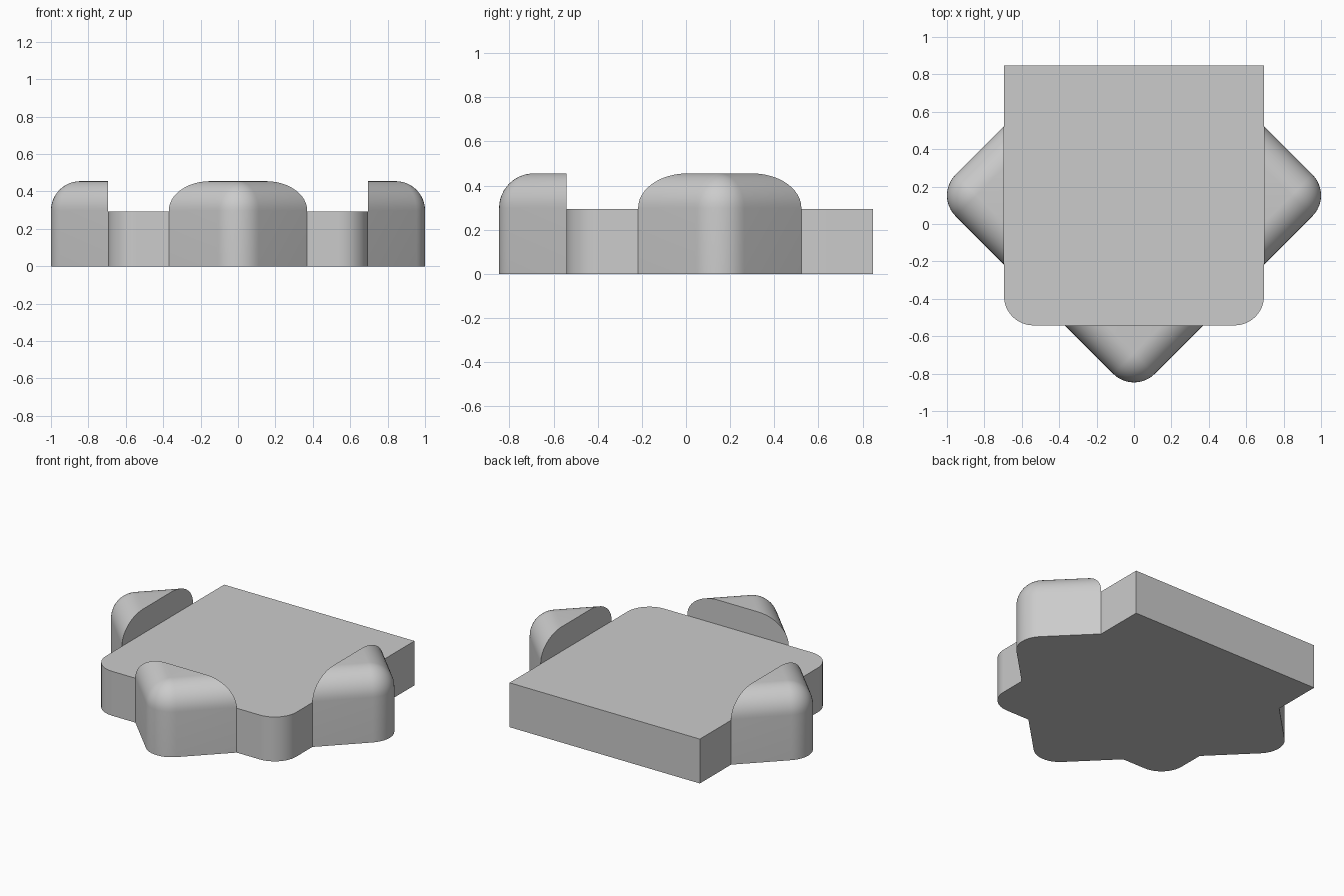
import bpy, bmesh
from math import pi, sin, cos, sqrt, radians
from mathutils import Matrix

cube = bpy.data.objects.get("Cube")
if cube:
    bpy.data.objects.remove(cube, do_unlink=True)

HALF = 0.695       # half width of the square plate
CENTRE_Y = 0.153   # plate centre
PLATE_TOP = 0.293
BUMP_TOP = 0.455
REACH = 1.065      # sharp tip distance of the diagonal square
RADIUS = 0.157     # corner and top edge rounding
STEPS = 12

grey = bpy.data.materials.new("plain grey")
grey.use_nodes = True
colour = (0.6, 0.6, 0.6, 1)
grey.diffuse_color = colour
grey.node_tree.nodes["Principled BSDF"].inputs["Base Color"].default_value = colour


def arc(cx, cy, r, start, end):
    angles = [start + (end - start) * i / STEPS for i in range(STEPS + 1)]
    return [(cx + r * cos(a), cy + r * sin(a)) for a in angles]


def loft(name, rings, matrix):
    """Skin a stack of (outline, height) rings and cap both ends."""
    bm = bmesh.new()
    loops = [[bm.verts.new((x, y, z)) for x, y in pts] for pts, z in rings]
    for low, high in zip(loops, loops[1:]):
        for i in range(len(low) - 1):
            bm.faces.new((low[i], low[i + 1], high[i + 1], high[i]))
    # back wall, bottom and top
    bm.faces.new([l[0] for l in loops] + [l[-1] for l in reversed(loops)])
    bm.faces.new(loops[0][::-1])
    bm.faces.new(loops[-1])
    bmesh.ops.remove_doubles(bm, verts=bm.verts, dist=1e-5)
    bmesh.ops.recalc_face_normals(bm, faces=bm.faces)
    bm.transform(matrix)
    mesh = bpy.data.meshes.new(name)
    bm.to_mesh(mesh)
    bm.free()
    mesh.materials.append(grey)
    obj = bpy.data.objects.new(name, mesh)
    bpy.context.collection.objects.link(obj)
    bpy.ops.object.select_all(action='DESELECT')
    obj.select_set(True)
    bpy.context.view_layer.objects.active = obj
    bpy.ops.object.shade_smooth_by_angle(angle=radians(35))


def bump_ring(inset):
    """Rounded triangular outline pointing along +x, cut flat at the plate."""
    side = REACH - HALF - inset * sqrt(2)
    tip = arc(REACH - RADIUS * sqrt(2), 0, RADIUS - inset, -pi / 4, pi / 4)
    return [(HALF, -side)] + tip + [(HALF, side)]


place = Matrix.Translation((0, CENTRE_Y, 0))

# Plate: square at the back, rounded at the front
c = HALF - RADIUS
outline = ([(-HALF, HALF)] + arc(-c, -c, RADIUS, pi, 1.5 * pi)
           + arc(c, -c, RADIUS, 1.5 * pi, 2 * pi) + [(HALF, HALF)])
loft("plate", [(outline, 0), (outline, PLATE_TOP)], place)

# Raised corner bumps: vertical walls with a quarter-round top edge
rings = [(bump_ring(0), 0)]
for i in range(STEPS + 1):
    a = pi / 2 * i / STEPS
    rings.append((bump_ring(RADIUS * (1 - cos(a))),
                  BUMP_TOP - RADIUS * (1 - sin(a))))
for name, turn in (("left_bump", 0), ("front_bump", -pi / 2), ("right_bump", pi)):
    loft(name, rings, place @ Matrix.Rotation(turn, 4, 'Z'))
